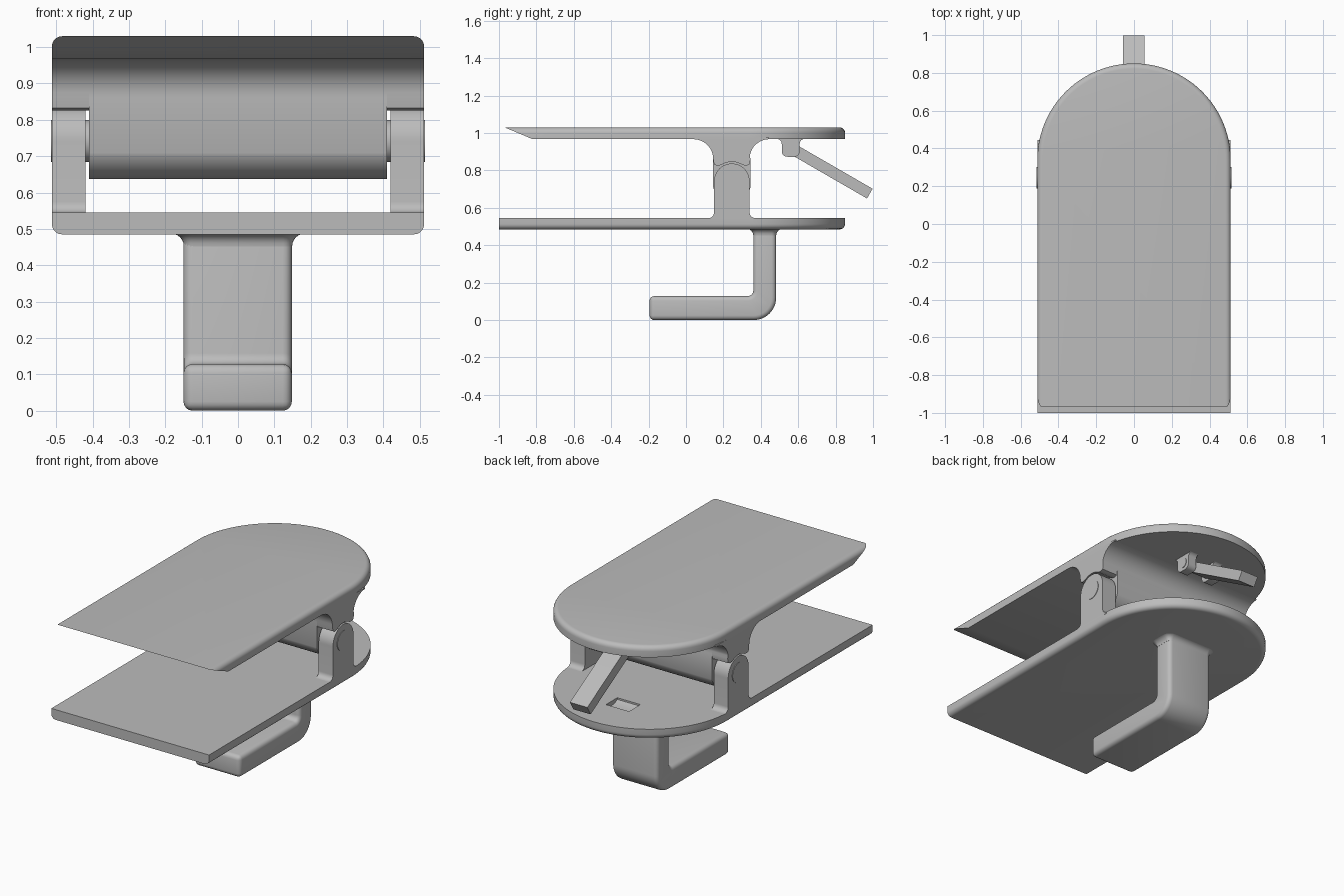
import bpy, bmesh
from math import sin, cos, radians
from mathutils import Vector

cube = bpy.data.objects.get("Cube")
if cube:
    bpy.data.objects.remove(cube, do_unlink=True)

grey = bpy.data.materials.new("light_grey")
grey.use_nodes = True
COLOUR = (0.5, 0.5, 0.5, 1)
grey.diffuse_color = COLOUR
grey.node_tree.nodes["Principled BSDF"].inputs["Base Color"].default_value = COLOUR

HALF = 0.512            # half width of both plates
HINGE = (0.245, 0.742)  # hinge axis in y, z
parts = []


def finish(name, bm):
    bmesh.ops.recalc_face_normals(bm, faces=bm.faces)
    mesh = bpy.data.meshes.new(name)
    bm.to_mesh(mesh)
    bm.free()
    mesh.materials.append(grey)
    obj = bpy.data.objects.new(name, mesh)
    bpy.context.collection.objects.link(obj)
    parts.append(obj)
    return obj


def arc(cy, cz, r, a0, a1, n=12):
    angles = [radians(a0 + (a1 - a0) * i / n) for i in range(n + 1)]
    return [(cy + r * cos(a), cz + r * sin(a)) for a in angles]


def prism(name, profile, x0, x1):
    """Extrude a y, z profile along x."""
    bm = bmesh.new()
    face = bm.faces.new([bm.verts.new((x0, y, z)) for y, z in profile])
    out = bmesh.ops.extrude_face_region(bm, geom=[face])
    moved = [v for v in out["geom"] if isinstance(v, bmesh.types.BMVert)]
    bmesh.ops.translate(bm, verts=moved, vec=(x1 - x0, 0, 0))
    return finish(name, bm)


def plate(name, z0, z1, front_low, front_high, round_z):
    """Plate with a half-round back and one softened rim."""
    bm = bmesh.new()
    outline = [(-HALF, -1), (HALF, -1)] + arc(0, 0.85 - HALF, HALF, 0, 180, 48)
    face = bm.faces.new([bm.verts.new((x, y, z0)) for x, y in outline])
    out = bmesh.ops.extrude_face_region(bm, geom=[face])
    moved = [v for v in out["geom"] if isinstance(v, bmesh.types.BMVert)]
    bmesh.ops.translate(bm, verts=moved, vec=(0, 0, z1 - z0))
    for v in bm.verts:
        if v.co.y < -0.9:
            v.co.y = front_low if v.co.z < (z0 + z1) / 2 else front_high
    rim = [e for e in bm.edges
           if all(abs(v.co.z - round_z) < 1e-4 for v in e.verts)
           and any(v.co.y > -0.8 for v in e.verts)]
    bmesh.ops.bevel(bm, geom=rim, offset=0.028, segments=5, profile=0.5,
                    affect="EDGES", clamp_overlap=True)
    return finish(name, bm)


# Two jaws
upper_plate = plate("upper_plate", 0.967, 1.03, -0.82, -0.97, 1.03)
lower_plate = plate("lower_plate", 0.485, 0.545, -1, -1, 0.485)

# Shallow latch recess in the lower jaw
cutter = prism("recess_cutter", [(0.53, 0.6), (0.53, 0.535), (0.56, 0.52),
                                 (0.635, 0.52), (0.635, 0.6)], -0.075, 0.075)
cut = lower_plate.modifiers.new("recess", "BOOLEAN")
cut.operation = "DIFFERENCE"
cut.object = cutter
cut.solver = "EXACT"
bpy.context.view_layer.objects.active = lower_plate
bpy.ops.object.modifier_apply(modifier=cut.name)
parts.remove(cutter)
bpy.data.objects.remove(cutter, do_unlink=True)

# Hinge body flaring into the upper jaw
cy, cz = HINGE
flare_front = [(0.04, 0.975)] + arc(0.04, 0.862, 0.105, 90, 0)
flare_back = arc(0.445, 0.862, 0.105, 180, 90) + [(0.445, 0.975)]
flare_back = [(max(y, 0.345) if z < 0.863 else y, z) for y, z in flare_back]
barrel = arc(cy, cz, 0.105, 198, 342, 24)
prism("hinge_body", flare_front + barrel + flare_back, -0.41, 0.41)

# Outer shoulders, hollowed underneath to clear the lugs
hollow = [(0.15, 0.832), (0.165, 0.826), (0.185, 0.828)]
hollow += arc(cy, cz, 0.104, 118, 62, 10)
hollow += [(2 * cy - y, z) for y, z in reversed(hollow[:3])]
for side, x0, x1 in (("right", -HALF, -0.41), ("left", 0.41, HALF)):
    prism(side + "_shoulder", flare_front + hollow + flare_back, x0, x1)

# Lugs standing on the lower jaw
lug = ([(0.12, 0.535)] + arc(0.12, 0.575, 0.03, -90, 0, 6)
       + arc(cy, cz, 0.095, 180, 0, 24)
       + arc(0.37, 0.575, 0.03, 180, 270, 6) + [(0.37, 0.535)])
for side, x0, x1 in (("right", -HALF, -0.419), ("left", 0.419, HALF)):
    prism(side + "_lug", lug, x0, x1)
prism("hinge_pin", arc(cy, cz, 0.058, 0, 352.5, 47), -HALF - 0.003, HALF + 0.003)

# Release lever with its two brackets and pin
py, pz = 0.56, 0.92
bracket = ([(py - 0.075, 0.975)] + arc(py - 0.075, 0.942, 0.027, 90, 0, 6)
           + arc(py - 0.018, pz - 0.017, 0.03, 180, 270, 6)
           + arc(py + 0.018, pz - 0.017, 0.03, 270, 360, 6)
           + arc(py + 0.075, 0.942, 0.027, 180, 90, 6) + [(py + 0.075, 0.975)])
for side, x0, x1 in (("right", -0.115, -0.06), ("left", 0.06, 0.115)):
    prism(side + "_lever_bracket", bracket, x0, x1)
prism("lever_pin", arc(py, pz, 0.03, 0, 345, 23), -0.118, 0.118)

along = Vector((cos(radians(-30)), sin(radians(-30))))
across = Vector((-along.y, along.x)) * 0.03
tip = Vector((py, pz)) + along * 0.488
eye = arc(py, pz, 0.03, 60, 240, 16)
prism("release_lever", eye + [tuple(tip - across), tuple(tip + across)],
      -0.058, 0.055)

# Bent mounting hook below
hook = ([(-0.195, 0.003), (-0.195, 0.128)]
        + arc(0.33, 0.158, 0.03, -90, 0, 6)
        + [(0.36, 0.53), (0.482, 0.53)]
        + arc(0.362, 0.12, 0.12, 0, -90, 14))
hook = [(y, max(z, 0)) for y, z in hook]
hook[0] = (-0.195, 0)
mount_hook = prism("mount_hook", hook, -0.15, 0.148)
soft = mount_hook.modifiers.new("soft_edges", "BEVEL")
soft.width = 0.025
soft.segments = 4
soft.limit_method = "ANGLE"
soft.angle_limit = radians(40)
soft.use_clamp_overlap = False
bpy.context.view_layer.objects.active = mount_hook
bpy.ops.object.modifier_apply(modifier=soft.name)

# Flared collar where the hook meets the lower jaw
bm = bmesh.new()
rings = []
for i in range(7):
    t = radians(90 * i / 6)
    grow, z = 0.035 * (1 - sin(t)), 0.487 - 0.035 * (1 - cos(t))
    ring = []
    for sx, sy, a in ((1, 1, 0), (-1, 1, 90), (-1, -1, 180), (1, -1, 270)):
        corner = arc(sx * 0.124, 0.421 + sy * 0.036, 0.025 + grow, a, a + 90, 5)
        ring += [bm.verts.new((x, y, z)) for x, y in corner]
    rings.append(ring)
for low, high in zip(rings, rings[1:]):
    for i in range(len(low)):
        j = (i + 1) % len(low)
        bm.faces.new((low[i], low[j], high[j], high[i]))
bm.faces.new(rings[0])
bm.faces.new(rings[-1])
finish("hook_collar", bm)

# Smooth shading with crisp edges
bpy.ops.object.select_all(action="DESELECT")
for obj in parts:
    obj.select_set(True)
bpy.context.view_layer.objects.active = parts[0]
bpy.ops.object.shade_smooth_by_angle(angle=radians(35))
